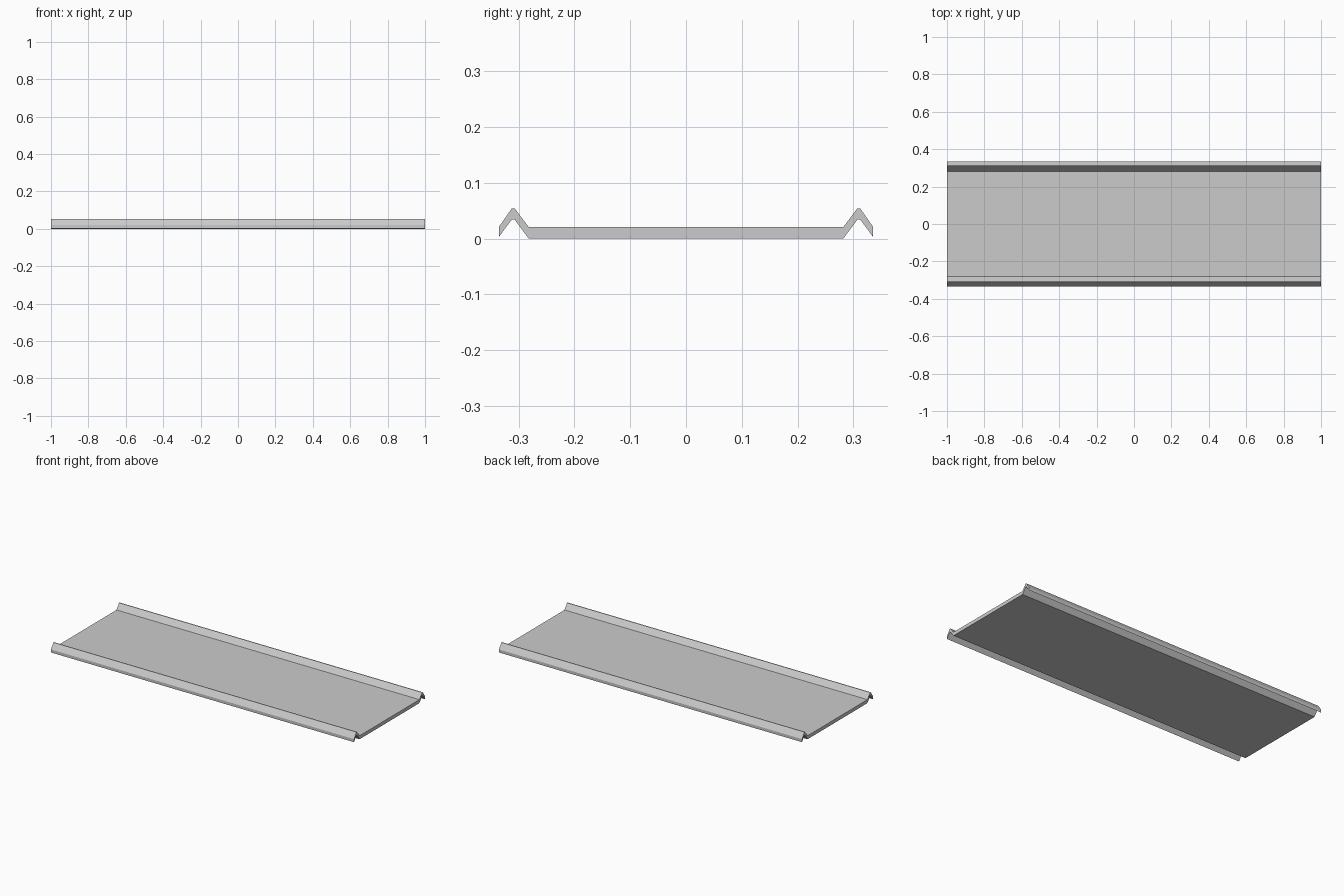
import bpy, bmesh

if "Cube" in bpy.data.objects:
    bpy.data.objects.remove(bpy.data.objects["Cube"])

LENGTH = 2.0

# Half cross-section (y, z): upper and lower skin, from the flat pan out to the lip
upper = [(0.282, 0.021), (0.307, 0.054), (0.312, 0.054), (0.335, 0.021)]
lower = [(0.335, 0.003), (0.312, 0.034), (0.307, 0.034), (0.282, 0.0)]


def mirrored(points):
    return [(-y, z) for y, z in reversed(points)]


# Closed profile: both folded edges joined by the flat pan
profile = mirrored(upper) + upper + lower + mirrored(lower)

# Extrude the profile along x into one folded sheet panel
bm = bmesh.new()
verts = [bm.verts.new((-LENGTH / 2, y, z)) for y, z in profile]
end = bm.faces.new(verts)
res = bmesh.ops.extrude_face_region(bm, geom=[end], use_keep_orig=True)
moved = [g for g in res["geom"] if isinstance(g, bmesh.types.BMVert)]
bmesh.ops.translate(bm, verts=moved, vec=(LENGTH, 0, 0))
bmesh.ops.recalc_face_normals(bm, faces=bm.faces)

mesh = bpy.data.meshes.new("folded_edge_panel")
bm.to_mesh(mesh)
bm.free()
panel = bpy.data.objects.new("folded_edge_panel", mesh)
bpy.context.collection.objects.link(panel)
